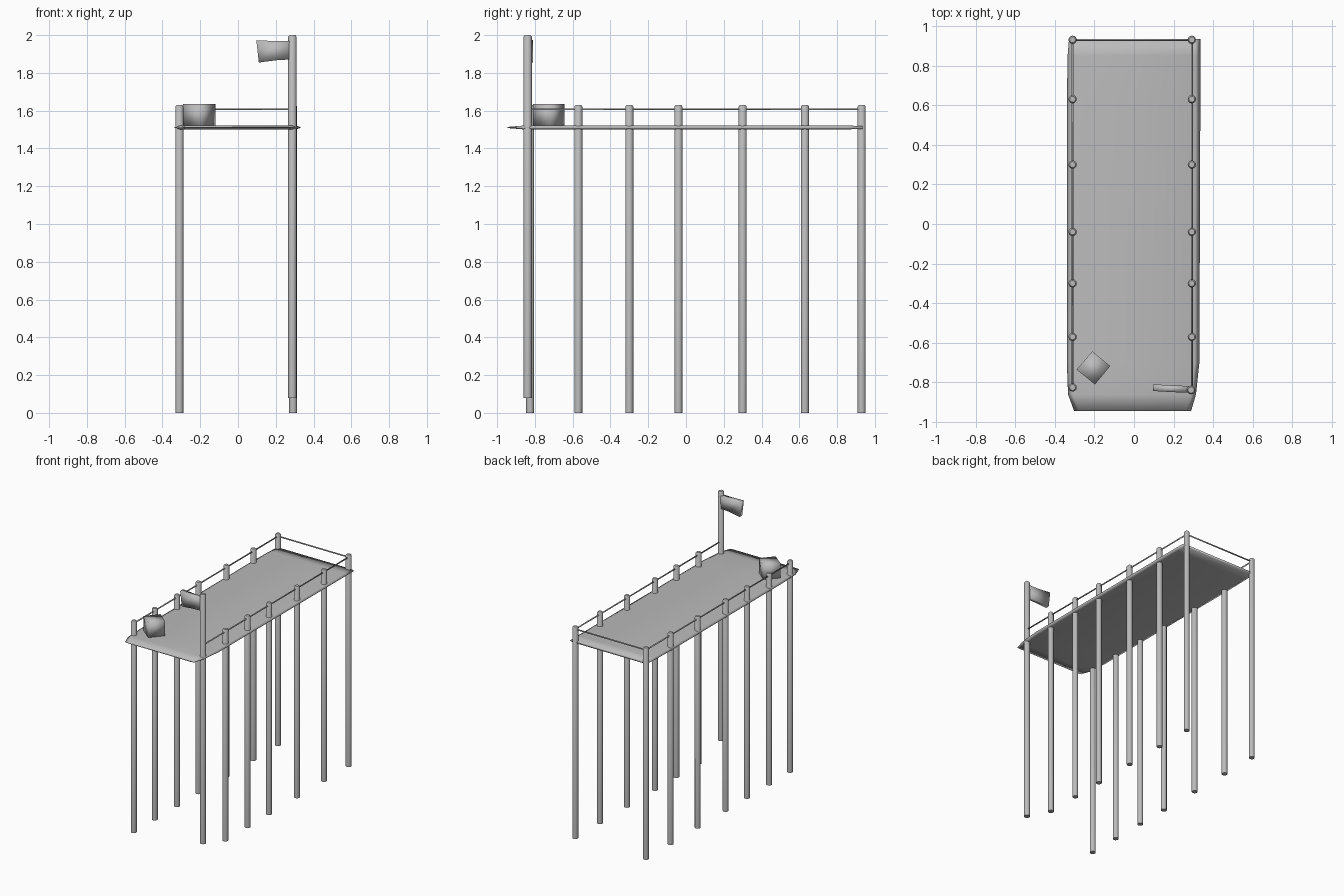
import bpy, bmesh, math
from mathutils import Vector

if "Cube" in bpy.data.objects:
    bpy.data.objects.remove(bpy.data.objects["Cube"])

grey = bpy.data.materials.new("weathered grey")
grey.diffuse_color = (0.5, 0.5, 0.5, 1)
grey.use_nodes = True
grey.node_tree.nodes["Principled BSDF"].inputs["Base Color"].default_value = grey.diffuse_color


def finish(bm, name, smooth=True):
    bmesh.ops.recalc_face_normals(bm, faces=bm.faces)
    for f in bm.faces:
        f.smooth = smooth
    me = bpy.data.meshes.new(name)
    bm.to_mesh(me)
    bm.free()
    me.materials.append(grey)
    ob = bpy.data.objects.new(name, me)
    bpy.context.collection.objects.link(ob)
    return ob


def loft(name, rings, smooth=True):
    """Skin a list of equal-length closed rings and cap both ends."""
    bm = bmesh.new()
    vs = [[bm.verts.new(p) for p in ring] for ring in rings]
    n = len(rings[0])
    for a, b in zip(vs, vs[1:]):
        for i in range(n):
            j = (i + 1) % n
            bm.faces.new((a[i], a[j], b[j], b[i]))
    bm.faces.new(vs[0])
    bm.faces.new(vs[-1])
    return finish(bm, name, smooth)


def sharpen(ob, angle=40):
    bpy.ops.object.select_all(action='DESELECT')
    ob.select_set(True)
    bpy.context.view_layer.objects.active = ob
    bpy.ops.object.shade_smooth_by_angle(angle=math.radians(angle))


def post(name, x, y, z0, z1, r=0.021):
    # round post with a small bevelled top
    rings = []
    for z, k in ((z0, r), (z1 - 0.008, r), (z1, r * 0.7)):
        rings.append([(x + k * math.cos(t * math.pi / 6),
                       y + k * math.sin(t * math.pi / 6), z) for t in range(12)])
    sharpen(loft(name, rings))


def rope(name, a, b, r=0.005):
    a, b = Vector(a), Vector(b)
    q = (b - a).to_track_quat('Z', 'Y')
    ring = [q @ Vector((r * math.cos(t * math.pi / 3), r * math.sin(t * math.pi / 3), 0))
            for t in range(6)]
    loft(name, [[p + v for v in ring] for p in (a, b)])


# Deck: thin plank with tapered front corners and knife-like rim
rows = [(-0.945, -0.302, 0.288, 0.003), (-0.86, -0.333, 0.313, 0.010),
        (-0.70, -0.339, 0.330, 0.010), (0.62, -0.339, 0.335, 0.010),
        (0.85, -0.335, 0.335, 0.010), (0.935, -0.328, 0.335, 0.008)]
rings = []
for y, x0, x1, h in rows:
    rings.append([(x0, y, 1.511), (x0 + 0.025, y, 1.511 - h), (x1 - 0.025, y, 1.511 - h),
                  (x1, y, 1.511), (x1 - 0.025, y, 1.511 + h), (x0 + 0.025, y, 1.511 + h)])
loft("deck", rings)

# Piles along both sides; the front right one is the flagpole
LEFT, RIGHT = -0.31, 0.292
ys = (-0.825, -0.57, -0.30, -0.04, 0.30, 0.63, 0.93)
for i, y in enumerate(ys):
    post(f"left_pile_{i + 1}", LEFT, y, 0, 1.63)
    if i:
        post(f"right_pile_{i + 1}", RIGHT, y, 0, 1.63)
post("flagpole", 0.288, -0.838, 0.08, 2.0, 0.022)

# Rope rails on the sides and the back
Z = 1.608
rope("left_rope", (LEFT, ys[0], Z), (LEFT, ys[-1], Z))
rope("right_rope", (RIGHT, ys[0], Z), (RIGHT, ys[-1], Z))
rope("back_rope", (LEFT, ys[-1], Z), (RIGHT, ys[-1], Z))

# Crate standing at an angle on the deck
crate = []
for z in (1.518, 1.635):
    crate.append([(-0.21, -0.643, z), (-0.12, -0.717, z), (-0.197, -0.81, z), (-0.29, -0.735, z)])
loft("crate", crate)

# Flag: slightly skewed slab running left from the pole
flag = []
for x, y, z0, z1 in ((0.285, -0.835, 1.872, 1.968), (0.20, -0.832, 1.867, 1.968),
                     (0.105, -0.826, 1.855, 1.973)):
    dx = -0.008 if x < 0.15 else 0
    flag.append([(x + 0.005, y - 0.015, z0), (x + 0.005, y + 0.015, z0),
                 (x + dx, y + 0.017, z1), (x + dx, y - 0.017, z1)])
loft("flag", flag)
